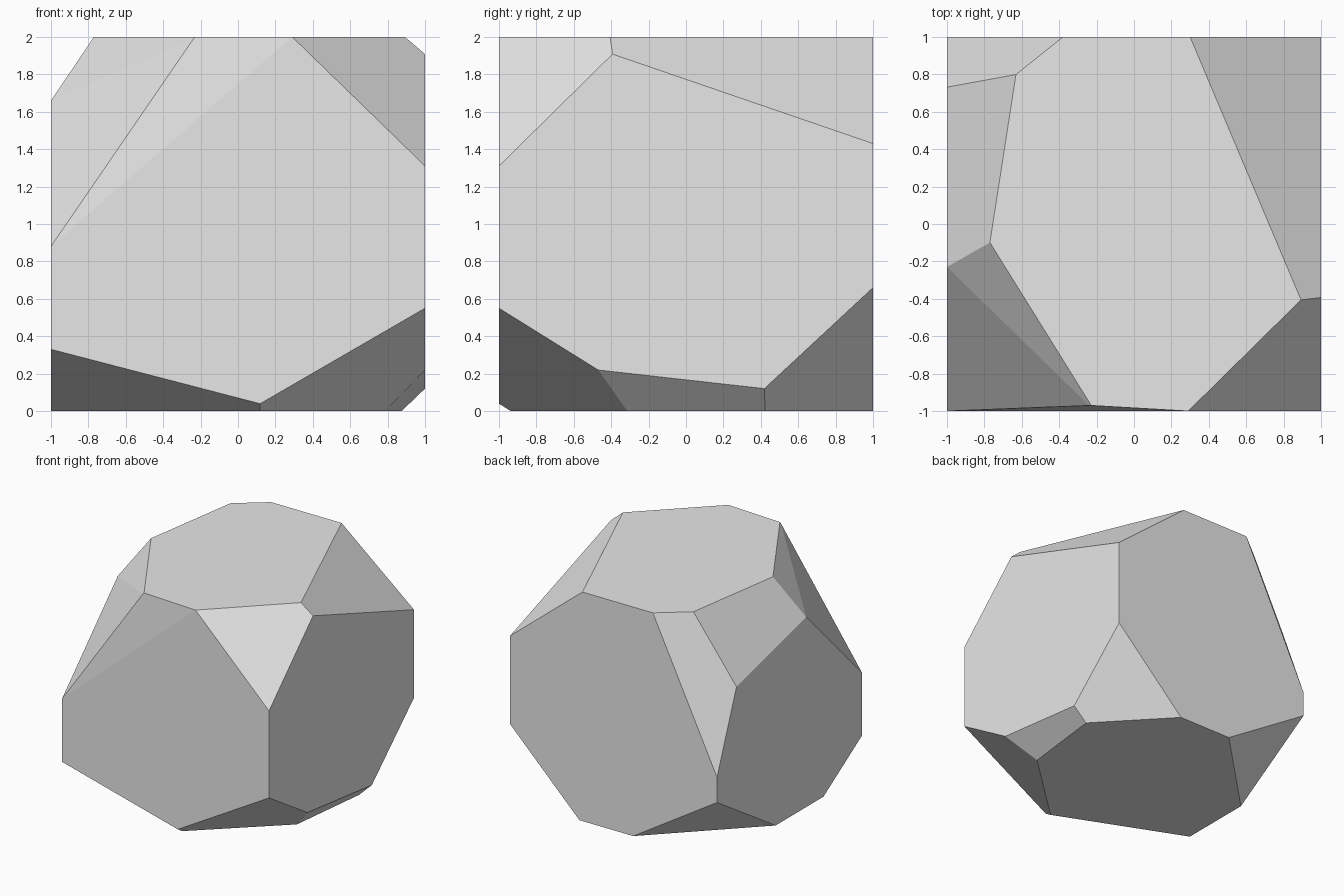
import bpy
import bmesh
from mathutils import Vector

old = bpy.data.objects.get("Cube")
if old:
    bpy.data.objects.remove(old, do_unlink=True)

# Each cut: corner signs (x, y, z) and distance from that corner along x, y, z
CUTS = [
    ((1, -1, 1), (0.71, 0.70, 0.69)),    # top front, +x
    ((1, 1, 1), (0.70, 1.66, 0.57)),     # top back, +x
    ((-1, -1, 1), (0.79, 1.27, 0.863)),  # top front, -x, upper facet
    ((-1, -1, 1), (0.79, 1.106, 1.12)),  # top front, -x, lower facet
    ((-1, -1, 1), (1.29, 0.0744, 1.12)), # shallow tilt of the front face
    ((-1, 1, 1), (0.40, 2.58, 0.65)),    # top back, -x, side facet
    ((-1, 1, 1), (0.62, 0.496, 1.27)),   # top back, -x, corner facet
    ((1, 1, -1), (0.67, 0.71, 0.66)),    # bottom back, +x
    ((-1, 1, -1), (0.81, 0.81, 0.51)),   # bottom back, -x
    ((-1, -1, -1), (1.27, 0.53, 0.33)),  # bottom front, -x
    ((1, -1, -1), (0.95, 0.883, 0.55)),  # bottom front, +x
    ((1, -1, -1), (0.292, 2.49, 0.279)), # chamfer along the +x bottom edge
]


def slice_corner(bm, signs, reach):
    """Cut one corner off the block and cap the opening."""
    corner = Vector(signs)
    normal = Vector([s / r for s, r in zip(signs, reach)]).normalized()
    point = corner - Vector((signs[0] * reach[0], 0, 0))
    bmesh.ops.bisect_plane(
        bm, geom=bm.verts[:] + bm.edges[:] + bm.faces[:], dist=0.0001,
        plane_co=point, plane_no=normal, clear_outer=True)
    rim = [e for e in bm.edges if e.is_boundary]
    if rim:
        bmesh.ops.holes_fill(bm, edges=rim, sides=0)


# Stone block, cut from a cube
bm = bmesh.new()
bmesh.ops.create_cube(bm, size=2)
for signs, reach in CUTS:
    slice_corner(bm, signs, reach)
bmesh.ops.remove_doubles(bm, verts=bm.verts[:], dist=0.008)
bmesh.ops.recalc_face_normals(bm, faces=bm.faces[:])
bmesh.ops.translate(bm, verts=bm.verts[:], vec=(0, 0, 1))

mesh = bpy.data.meshes.new("faceted_stone")
bm.to_mesh(mesh)
bm.free()
stone = bpy.data.objects.new("faceted_stone", mesh)
bpy.context.collection.objects.link(stone)

# Plain light grey
grey = bpy.data.materials.new("light_grey")
grey.use_nodes = True
colour = (0.8, 0.8, 0.8, 1)
grey.diffuse_color = colour
grey.node_tree.nodes["Principled BSDF"].inputs["Base Color"].default_value = colour
mesh.materials.append(grey)
